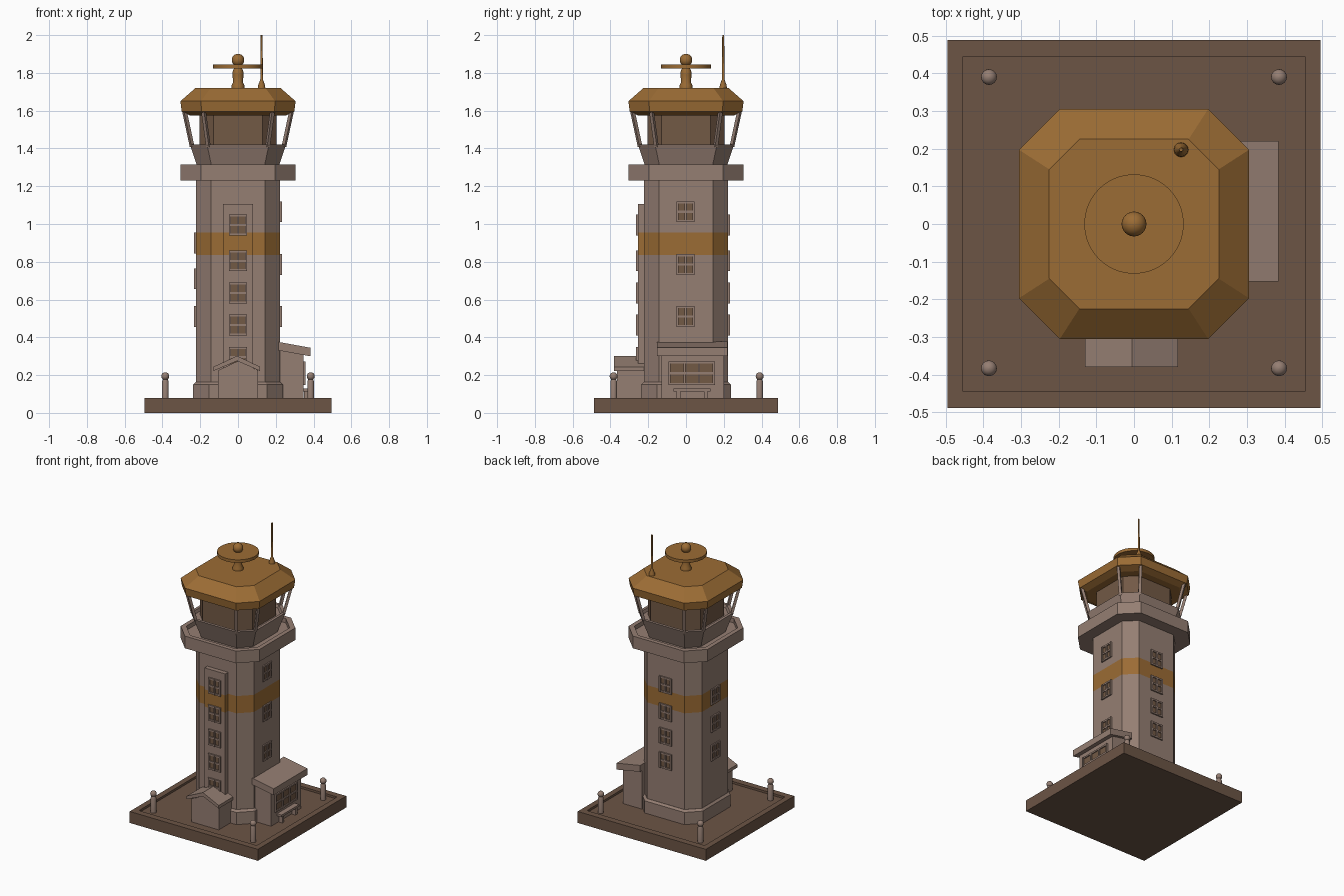
import bpy, bmesh, math
from mathutils import Vector, Matrix

if "Cube" in bpy.data.objects:
    bpy.data.objects.remove(bpy.data.objects["Cube"])


def material(name, rgb):
    m = bpy.data.materials.new(name)
    m.diffuse_color = (*rgb, 1)
    m.use_nodes = True
    m.node_tree.nodes["Principled BSDF"].inputs["Base Color"].default_value = m.diffuse_color
    return m


WALL = material("wall_plaster", (0.30, 0.21, 0.17))
RUST = material("orange_paint", (0.33, 0.15, 0.035))
BASE = material("base_brown", (0.15, 0.09, 0.06))
DARK = material("window_brown", (0.17, 0.10, 0.06))
FLAT = 0.645  # flat part of each main octagon side


def finish(name, bm, mat):
    bmesh.ops.recalc_face_normals(bm, faces=bm.faces)
    me = bpy.data.meshes.new(name)
    bm.to_mesh(me)
    bm.free()
    me.materials.append(mat)
    ob = bpy.data.objects.new(name, me)
    bpy.context.collection.objects.link(ob)
    return ob


def octagon(h, z):
    f = h * FLAT
    return [Vector((x, y, z)) for x, y in
            [(h, -f), (h, f), (f, h), (-f, h), (-h, f), (-h, -f), (-f, -h), (f, -h)]]


def loft(name, rings, mat):
    """Skin a list of point rings and cap both ends."""
    bm = bmesh.new()
    vs = [[bm.verts.new(p) for p in r] for r in rings]
    n = len(vs[0])
    for a, b in zip(vs, vs[1:]):
        for i in range(n):
            bm.faces.new((a[i], a[(i + 1) % n], b[(i + 1) % n], b[i]))
    bm.faces.new(vs[0])
    bm.faces.new(vs[-1])
    return finish(name, bm, mat)


def oct_loft(name, profile, mat):
    return loft(name, [octagon(h, z) for h, z in profile], mat)


def add_box(bm, lo, hi):
    lo, hi = Vector(lo), Vector(hi)
    m = Matrix.Translation((lo + hi) / 2) @ Matrix.Diagonal((*(hi - lo), 1))
    bmesh.ops.create_cube(bm, size=1, matrix=m)


def boxes(name, pairs, mat):
    bm = bmesh.new()
    for lo, hi in pairs:
        add_box(bm, lo, hi)
    return finish(name, bm, mat)


def turned(name, profile, mat, loc=(0, 0), n=24):
    """Round part from a radius/height profile."""
    ob = loft(name, [[Vector((loc[0] + r * math.cos(2 * math.pi * i / n),
                              loc[1] + r * math.sin(2 * math.pi * i / n), z))
                      for i in range(n)] for r, z in profile], mat)
    bpy.ops.object.select_all(action='DESELECT')
    ob.select_set(True)
    bpy.context.view_layer.objects.active = ob
    bpy.ops.object.shade_smooth_by_angle(angle=math.radians(35))
    return ob


def ball(r, zc, steps=10, start=0.1):
    return [(r * math.sin(math.pi * t), zc - r * math.cos(math.pi * t))
            for t in [start + (0.99 - start) * i / steps for i in range(steps + 1)]]


def window(name, dist, along, z, angle, w=0.095, h=0.11, cols=2, rows=2):
    """Framed window on the side that faces -y after a turn by angle."""
    b, rot = 0.011, Matrix.Rotation(math.radians(angle), 4, 'Z')
    x0, x1, z0, z1 = along - w / 2, along + w / 2, z - h / 2, z + h / 2
    y0, y1 = -dist - 0.01, -dist + 0.01
    frame = bmesh.new()
    for i in range(cols + 1):
        x = x0 + (w - b) * i / cols
        add_box(frame, (x, y0, z0), (x + b, y1, z1))
    for i in range(rows + 1):
        zz = z0 + (h - b) * i / rows
        add_box(frame, (x0, y0 + 0.001, zz), (x1, y1, zz + b))
    frame.transform(rot)
    finish(name + "_frame", frame, WALL)
    pane = bmesh.new()
    add_box(pane, (x0 + 0.002, -dist - 0.002, z0 + 0.002), (x1 - 0.002, y1, z1 - 0.002))
    pane.transform(rot)
    finish(name + "_pane", pane, DARK)


def beam(name, a, b, r, mat):
    a, b = Vector(a), Vector(b)
    bm = bmesh.new()
    m = (Matrix.Translation((a + b) / 2) @ (b - a).to_track_quat('Z', 'Y').to_matrix().to_4x4()
         @ Matrix.Diagonal((2 * r, 2 * r, (b - a).length, 1)))
    bmesh.ops.create_cube(bm, size=1, matrix=m)
    return finish(name, bm, mat)


# Base slab with raised rim
def rect(x, y, z):
    return [Vector((sx * x, sy * y, z)) for sx, sy in ((-1, -1), (1, -1), (1, 1), (-1, 1))]


loft("base_slab", [rect(0.495, 0.488, 0), rect(0.495, 0.488, 0.08),
                   rect(0.455, 0.443, 0.08), rect(0.455, 0.443, 0.065)], BASE)

# Shaft, plinth and painted band
oct_loft("plinth", [(0.237, 0.05), (0.237, 0.15), (0.224, 0.163)], WALL)
oct_loft("shaft_lower", [(0.223, 0.05), (0.223, 0.835)], WALL)
oct_loft("shaft_band", [(0.223, 0.835), (0.223, 0.955)], RUST)
oct_loft("shaft_upper", [(0.223, 0.955), (0.223, 1.25)], WALL)

# Projecting stair strip on the front
for nm, z0, z1, mat in (("lower", 0.06, 0.835, WALL), ("band", 0.835, 0.955, RUST),
                        ("upper", 0.955, 1.105, WALL)):
    boxes("stair_strip_" + nm, [((-0.08, -0.255, z0), (0.08, -0.2, z1))], mat)

# Shaft windows
for i, z in enumerate((0.995, 0.805, 0.635, 0.465, 0.295)):
    window(f"front_window_{i}", 0.255, 0, z, 0)
    if i < 4:
        window(f"back_window_{i}", 0.223, 0, z, 180)
for i, (zr, zl) in enumerate(((1.065, 0.9), (0.785, 0.71), (0.51, 0.51))):
    window(f"right_window_{i}", 0.223, -0.003, zr, 90)
    window(f"left_window_{i}", 0.223, 0, zl, 270)

# Gallery with parapet, cab sill, inner core and roof
oct_loft("gallery", [(0.305, 1.23), (0.305, 1.315), (0.275, 1.315), (0.275, 1.285)], WALL)
oct_loft("cab_sill", [(0.205, 1.27), (0.254, 1.42), (0.235, 1.42), (0.228, 1.40)], WALL)
oct_loft("cab_core", [(0.203, 1.39), (0.203, 1.60)], DARK)
oct_loft("cab_roof", [(0.255, 1.575), (0.298, 1.595), (0.305, 1.65),
                      (0.225, 1.72)], RUST)
for i, (p, q) in enumerate(zip(octagon(0.243, 1.41), octagon(0.284, 1.60))):
    beam(f"cab_post_{i}", p, q, 0.009, WALL)

# Radar dish on pedestal
turned("radar_pedestal", [(0.034, 1.715), (0.034, 1.735), (0.026, 1.75), (0.029, 1.79),
                          (0.029, 1.805), (0.02, 1.828)], RUST)
turned("radar_disc", [(0.132, 1.824), (0.132, 1.845)], RUST, n=40)
turned("radar_ball", [(0.018, 1.842)] + ball(0.033, 1.868, start=0.2), RUST)

# Antenna
turned("antenna", [(0.02, 1.715), (0.018, 1.735), (0.007, 1.765), (0.005, 2.0)],
       RUST, (0.125, 0.197), 12)

# Entrance porch with gabled roof
loft("porch_walls", [[Vector((x, y, z)) for x, z in
                      ((-0.105, 0.06), (0.107, 0.06), (0.107, 0.225), (0.0, 0.275), (-0.105, 0.225))]
                     for y in (-0.365, -0.21)], WALL)
loft("porch_roof", [[Vector((x, y, z)) for x, z in
                     ((-0.13, 0.222), (-0.005, 0.275), (0.117, 0.222),
                      (0.117, 0.244), (-0.005, 0.302), (-0.13, 0.244))]
                    for y in (-0.38, -0.21)], WALL)

# Side annex with lean-to roof
loft("annex_walls", [[Vector((x, y, z)) for x, z in
                      ((0.2, 0.06), (0.347, 0.06), (0.347, 0.325), (0.2, 0.35))]
                     for y in (-0.13, 0.2)], WALL)
loft("annex_roof", [[Vector((x, y, z)) for x, z in
                     ((0.2, 0.333), (0.383, 0.3), (0.383, 0.345), (0.2, 0.378))]
                    for y in (-0.153, 0.22)], WALL)
window("annex_window", 0.347, 0.03, 0.21, 90, 0.245, 0.125, 3, 2)

# Bench below the annex window
boxes("bench", [((0.345, -0.065, 0.113), (0.383, 0.13, 0.128)),
                ((0.35, -0.05, 0.06), (0.378, -0.03, 0.115)),
                ((0.35, 0.095, 0.06), (0.378, 0.115, 0.115))], WALL)

# Corner bollards
for i, (x, y) in enumerate(((-0.385, -0.383), (0.385, -0.383), (0.385, 0.39), (-0.385, 0.39))):
    turned(f"bollard_{i}", [(0.018, 0.06), (0.018, 0.165), (0.013, 0.178)]
           + ball(0.021, 0.194, 8, 0.3), WALL, (x, y), 16)
